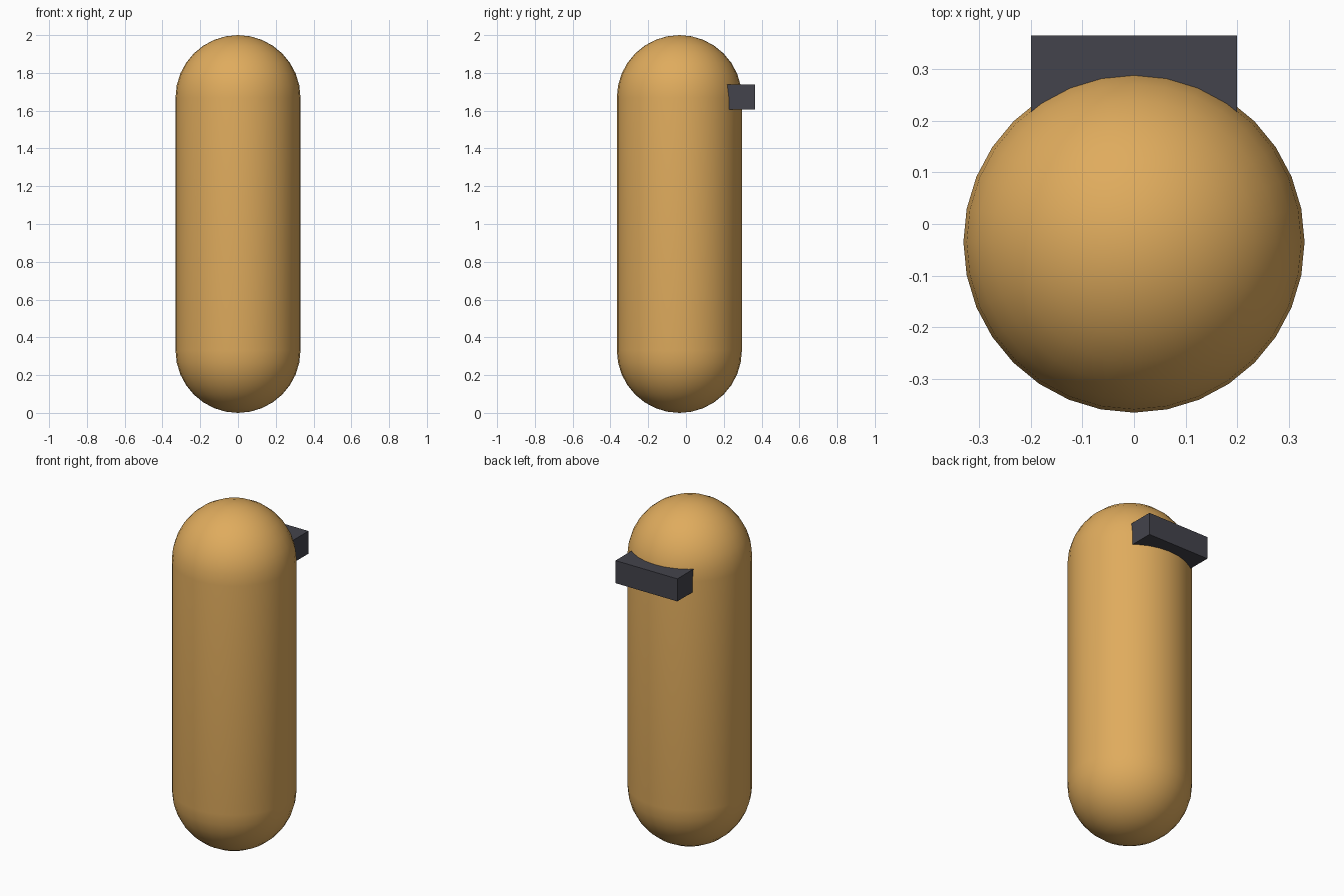
import bpy, bmesh
from math import sin, cos, pi
from mathutils import Vector

RADIUS, HEIGHT, BODY_Y = 0.331, 2.0, -0.035
SIDES, CAP_RINGS = 32, 8

old = bpy.data.objects.get("Cube")
if old:
    bpy.data.objects.remove(old, do_unlink=True)


def make_material(name, rgb):
    mat = bpy.data.materials.new(name)
    mat.use_nodes = True
    mat.diffuse_color = (*rgb, 1)
    bsdf = next(n for n in mat.node_tree.nodes if n.type == 'BSDF_PRINCIPLED')
    bsdf.inputs["Base Color"].default_value = (*rgb, 1)
    bsdf.inputs["Roughness"].default_value = 0.8
    return mat


def make_object(name, bm, mat, smooth=False):
    bmesh.ops.recalc_face_normals(bm, faces=bm.faces)
    for face in bm.faces:
        face.smooth = smooth
    mesh = bpy.data.meshes.new(name)
    bm.to_mesh(mesh)
    bm.free()
    mesh.materials.append(mat)
    obj = bpy.data.objects.new(name, mesh)
    bpy.context.collection.objects.link(obj)
    return obj


# Capsule body: a half-outline with two round ends, spun around z
bm = bmesh.new()
outline = []
for centre, start in ((RADIUS, -pi / 2), (HEIGHT - RADIUS, 0)):
    for i in range(CAP_RINGS + 1):
        a = start + i * pi / 2 / CAP_RINGS
        outline.append(bm.verts.new((RADIUS * cos(a), 0, centre + RADIUS * sin(a))))
edges = [bm.edges.new(pair) for pair in zip(outline, outline[1:])]
bmesh.ops.spin(bm, geom=outline + edges, cent=(0, 0, 0), axis=(0, 0, 1),
               angle=2 * pi, steps=SIDES)
bmesh.ops.remove_doubles(bm, verts=bm.verts, dist=0.0005)
body = make_object("body", bm, make_material("warm tan", (0.74, 0.41, 0.11)), True)
body.location.y = BODY_Y

# Rectangular bar set into the upper back
low, high = Vector((-0.2, 0.1, 1.606)), Vector((0.2, 0.366, 1.738))
bm = bmesh.new()
bmesh.ops.create_cube(bm, size=1)
bmesh.ops.scale(bm, vec=high - low, verts=bm.verts)
bar = make_object("back_bar", bm, make_material("dark slate", (0.057, 0.057, 0.072)))
bar.location = (low + high) / 2
